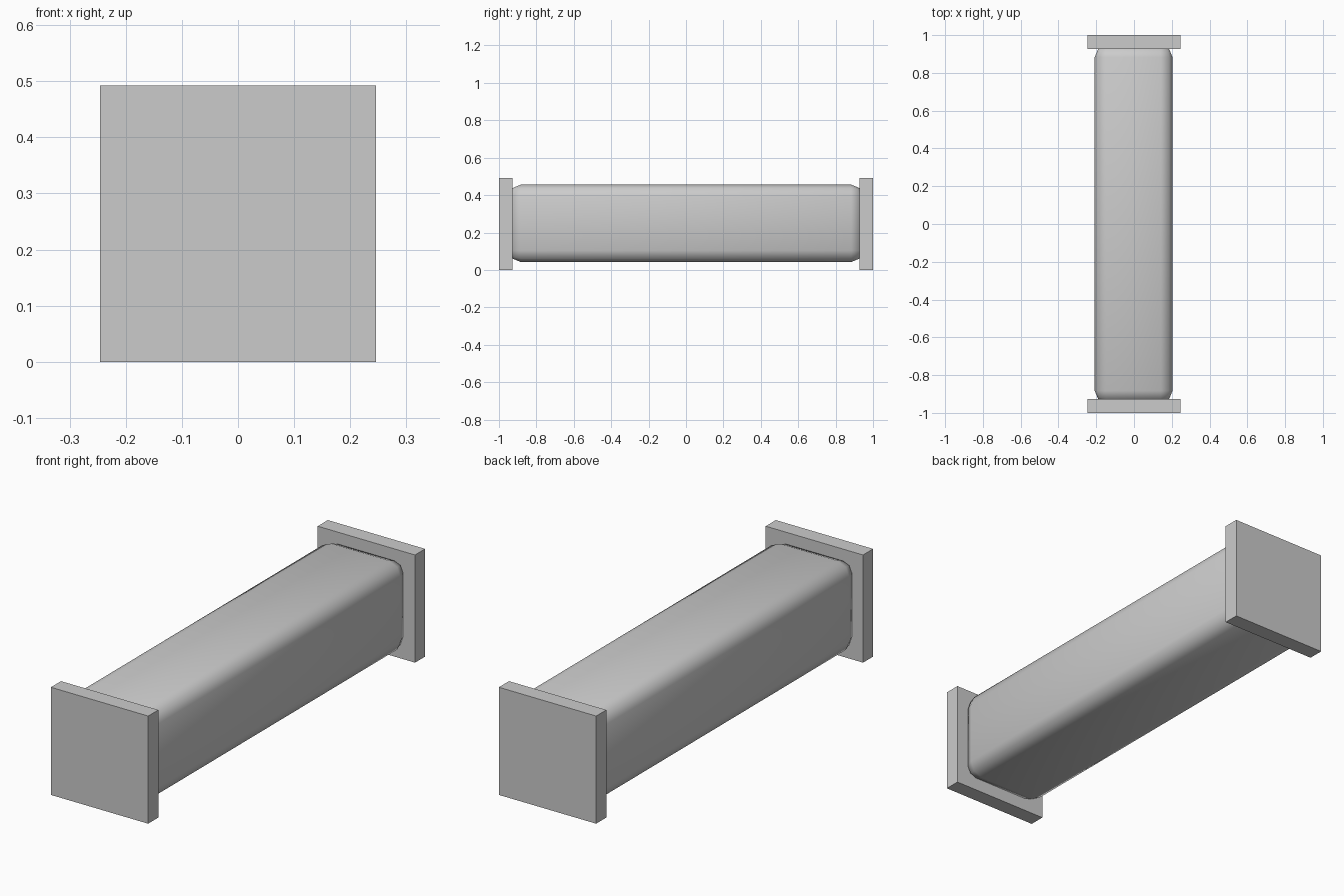
import bpy, math

if "Cube" in bpy.data.objects:
    bpy.data.objects.remove(bpy.data.objects["Cube"])

grey = bpy.data.materials.new("plain grey")
grey.diffuse_color = (0.6, 0.6, 0.6, 1)
grey.use_nodes = True
grey.node_tree.nodes["Principled BSDF"].inputs["Base Color"].default_value = grey.diffuse_color


def box(name, center, size):
    bpy.ops.mesh.primitive_cube_add(size=1, location=center)
    ob = bpy.context.object
    ob.name = name
    ob.scale = size
    bpy.ops.object.transform_apply(location=False, rotation=False, scale=True)
    ob.data.materials.append(grey)
    return ob


# Square end plates
for name, side in (("front_plate", -1), ("back_plate", 1)):
    box(name, (0, side * 0.9635, 0.246), (0.492, 0.073, 0.492))

# Rounded shaft, its ends sunk into the plates
shaft = box("shaft", (-0.002, 0, 0.249), (0.412, 1.89, 0.414))
bevel = shaft.modifiers.new("rounded edges", 'BEVEL')
bevel.width = 0.062
bevel.segments = 2
bpy.ops.object.modifier_apply(modifier=bevel.name)
bpy.ops.object.shade_smooth_by_angle(angle=math.radians(50))
